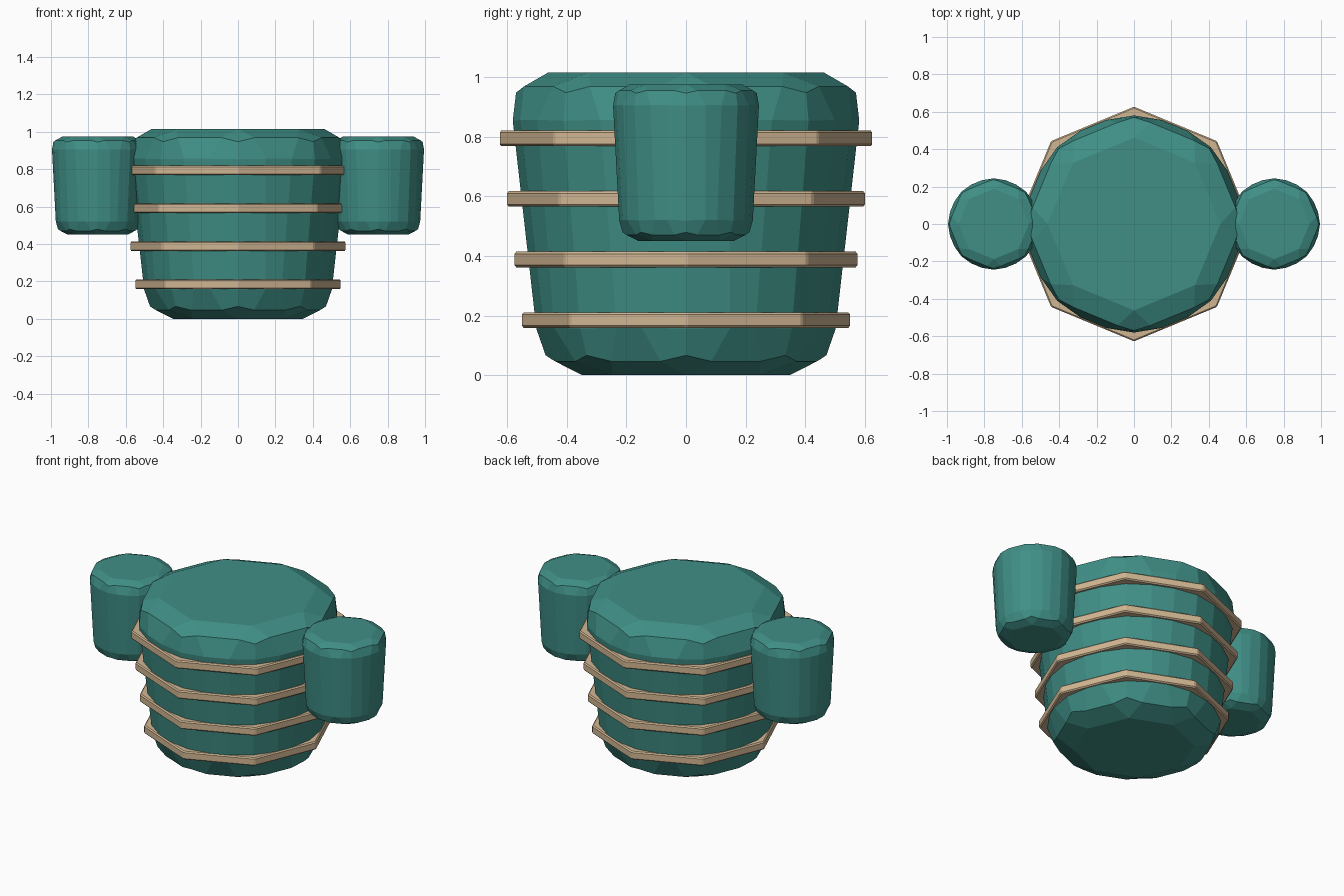
import bpy, bmesh
from mathutils import Matrix

if "Cube" in bpy.data.objects:
    bpy.data.objects.remove(bpy.data.objects["Cube"])


def material(name, rgb):
    m = bpy.data.materials.new(name)
    m.diffuse_color = (*rgb, 1)
    m.use_nodes = True
    m.node_tree.nodes["Principled BSDF"].inputs["Base Color"].default_value = m.diffuse_color
    return m


teal = material("teal", (0.050, 0.275, 0.240))
tan = material("tan", (0.64, 0.47, 0.29))


def tapered_octagon(name, x, z0, z1, r_bottom, r_top, bevel, segments, mat):
    """Tapered eight-sided prism with rounded edges, corners on the axes."""
    bm = bmesh.new()
    bmesh.ops.create_cone(bm, cap_ends=True, segments=8, radius1=r_bottom,
                          radius2=r_top, depth=z1 - z0,
                          matrix=Matrix.Translation((x, 0, (z0 + z1) / 2)))
    mesh = bpy.data.meshes.new(name)
    bm.to_mesh(mesh)
    bm.free()
    mesh.materials.append(mat)
    ob = bpy.data.objects.new(name, mesh)
    bpy.context.collection.objects.link(ob)
    mod = ob.modifiers.new("rounding", 'BEVEL')
    mod.width = bevel
    mod.segments = segments
    mod.limit_method = 'NONE'
    return ob


# Main barrel body
tapered_octagon("body", 0, 0, 1.015, 0.52, 0.635, 0.16, 2, teal)

# Side drums
for side, x in (("left", -0.75), ("right", 0.75)):
    tapered_octagon(side + "_drum", x, 0.45, 0.975, 0.236, 0.264, 0.07, 2, teal)

# Bands around the body, wider towards the top
for i in range(4):
    z = 0.185 + 0.203 * i
    r = 0.552 + 0.025 * i
    tapered_octagon(f"band_{i + 1}", 0, z - 0.026, z + 0.026, r, r, 0.007, 1, tan)
